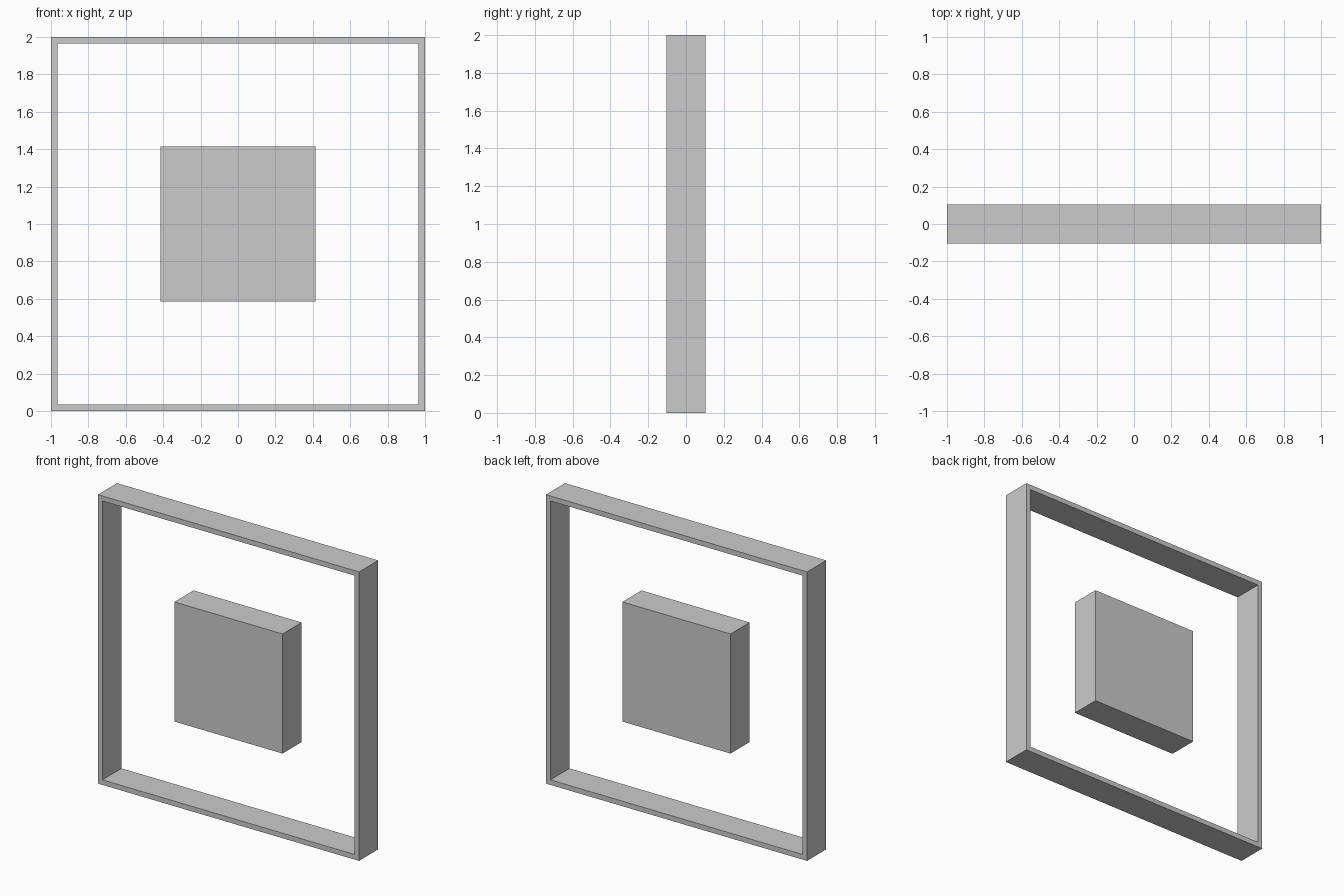
import bpy, bmesh

if "Cube" in bpy.data.objects:
    bpy.data.objects.remove(bpy.data.objects["Cube"])

HALF_DEPTH = 0.104
CENTRE_Z = 1.0


def make_object(name, bm):
    bmesh.ops.recalc_face_normals(bm, faces=bm.faces[:])
    mesh = bpy.data.meshes.new(name)
    bm.to_mesh(mesh)
    bm.free()
    obj = bpy.data.objects.new(name, mesh)
    obj.location.z = CENTRE_Z
    bpy.context.collection.objects.link(obj)
    return obj


def square_ring(bm, half, y):
    corners = [(-1, -1), (1, -1), (1, 1), (-1, 1)]
    return [bm.verts.new((x * half, y, z * half)) for x, z in corners]


# Thin square outer frame: four corner loops bridged into a closed tube
bm = bmesh.new()
loops = [square_ring(bm, half, y) for half, y in (
    (1.0, -HALF_DEPTH), (1.0, HALF_DEPTH),
    (0.965, HALF_DEPTH), (0.965, -HALF_DEPTH))]
for a, b in zip(loops, loops[1:] + loops[:1]):
    for i in range(4):
        j = (i + 1) % 4
        bm.faces.new((a[i], a[j], b[j], b[i]))
make_object("outer_frame", bm)

# Solid square block floating in the middle
bm = bmesh.new()
bmesh.ops.create_cube(bm, size=2)
bmesh.ops.scale(bm, vec=(0.414, HALF_DEPTH, 0.414), verts=bm.verts[:])
make_object("centre_block", bm)
